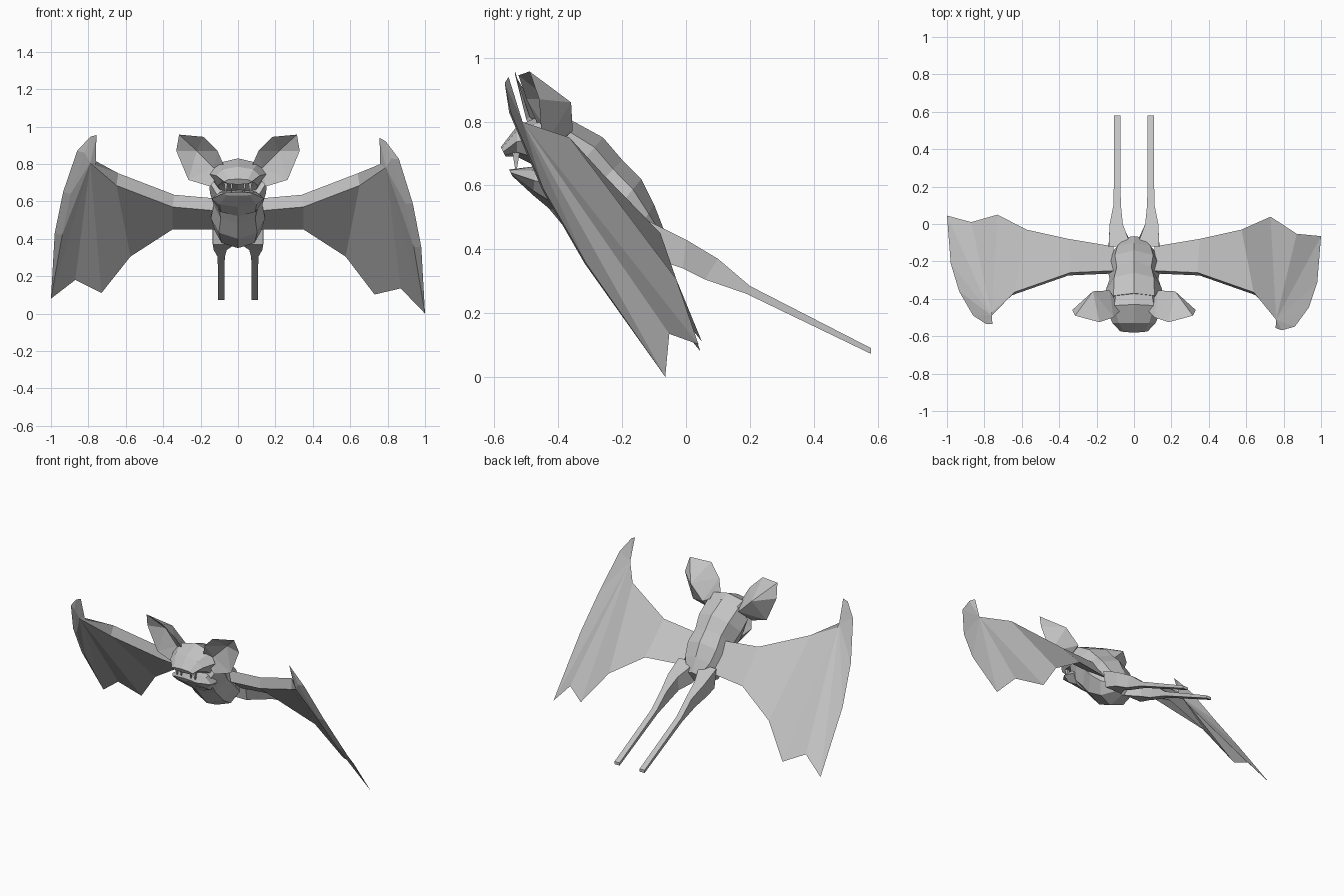
import bpy, bmesh, math
from mathutils import Vector

cube = bpy.data.objects.get("Cube")
if cube:
    bpy.data.objects.remove(cube)

grey = bpy.data.materials.new("plain grey")
grey.use_nodes = True
grey.diffuse_color = (0.55, 0.55, 0.55, 1)
grey.node_tree.nodes["Principled BSDF"].inputs["Base Color"].default_value = grey.diffuse_color


def make(name, points, faces):
    """Flat-shaded mesh object from points and index faces."""
    bm = bmesh.new()
    verts = [bm.verts.new(p) for p in points]
    for f in faces:
        bm.faces.new([verts[i] for i in f])
    bmesh.ops.recalc_face_normals(bm, faces=bm.faces)
    mesh = bpy.data.meshes.new(name)
    bm.to_mesh(mesh)
    bm.free()
    mesh.materials.append(grey)
    obj = bpy.data.objects.new(name, mesh)
    bpy.context.collection.objects.link(obj)


def loft(name, rings, sides=8):
    """Rings are (centre x, half width, top y, top z, bottom y, bottom z)."""
    points, faces = [], []
    turn = math.pi / sides if sides == 4 else 0
    grow = 1 / math.cos(turn)
    for cx, w, ty, tz, by, bz in rings:
        mid = Vector((cx, (ty + by) / 2, (tz + bz) / 2))
        up = Vector((0, ty - by, tz - bz)) / 2
        for i in range(sides):
            a = 2 * math.pi * i / sides + turn
            points.append(mid + grow * (up * math.cos(a) + Vector((w * math.sin(a), 0, 0))))
    for r in range(len(rings) - 1):
        for i in range(sides):
            j = (i + 1) % sides
            a, b = r * sides, (r + 1) * sides
            faces.append((a + i, a + j, b + j, b + i))
    faces.append(range(sides))
    faces.append(range(len(points) - sides, len(points)))
    make(name, points, faces)


# Torso from rump to neck, running on into the skull and muzzle
loft("body", [
    (0, .06, -.065, .45, -.11, .37), (0, .125, -.10, .54, -.22, .35),
    (0, .145, -.14, .62, -.32, .40), (0, .13, -.20, .68, -.39, .48),
    (0, .15, -.26, .75, -.44, .54), (0, .155, -.37, .81, -.46, .60)])
loft("head", [
    (0, .13, -.34, .79, -.42, .62), (0, .15, -.43, .83, -.47, .66),
    (0, .115, -.53, .785, -.53, .69), (0, .075, -.58, .72, -.565, .69)])
loft("lower_jaw", [
    (0, .13, -.38, .68, -.42, .52), (0, .14, -.47, .66, -.48, .57),
    (0, .085, -.555, .65, -.545, .63)])


def wing(side):
    # Arm edge, trailing edge and outer finger edge, from body to tip
    lead = [(.11, -.25, .615), (.34, -.26, .635), (.64, -.365, .75), (.76, -.49, .815)]
    trail = [(.11, -.12, .45), (.35, -.08, .45), (.575, -.03, .305), (.73, .05, .11)]
    outer = [(.87, .01, .18), (1, .045, .08), (.98, -.21, .43),
             (.935, -.36, .65), (.86, -.49, .87), (.79, -.535, .945), (.757, -.535, .955)]
    arm = [Vector(p) + Vector((.01, -.015, -.065)) for p in lead[:3]]
    arm.append(Vector(lead[3]) + Vector((.03, -.01, -.01)))
    ridge = [Vector(p) + Vector((-.04, -.02, -.01)) for p in outer[2:5]]
    points, start = [], []
    for chain in (lead, trail, outer, arm, ridge):
        start.append(len(points))
        points += [Vector(p) for p in chain]
    l, t, o, a, r = start
    faces = [(l, t, a)]
    # Inner membrane, back and front, with the thick arm along its top
    for i in range(3):
        faces += [(l + i, l + i + 1, t + i + 1, t + i),
                  (l + i, l + i + 1, a + i + 1, a + i),
                  (a + i, a + i + 1, t + i + 1, t + i)]
    # Outer membrane fans out from the wrist
    back = [t + 3] + [o + i for i in range(7)]
    front = [t + 3, o, o + 1, r, r + 1, r + 2, o + 5, o + 6]
    for w, fan in ((l + 3, back), (a + 3, front)):
        faces += [(w, p, q) for p, q in zip(fan, fan[1:])]
    faces.append((l + 3, a + 3, o + 6))
    # Finger bone strip along the outer edge
    faces += [(o + 1, o + 2, r), (o + 2, o + 3, r + 1, r),
              (o + 3, o + 4, r + 2, r + 1), (o + 4, o + 5, r + 2)]
    for p in points:
        # The left wing droops further forward at its end
        if side > 0:
            droop = max(0, (p.x - .7) / .3)
            p.y -= .11 * droop
            p.z -= .08 * droop
        p.x *= side
    return points, faces


def ear(side):
    # Rim, then two points of the outer shell and two of the hollow
    points = [(.07, -.46, .78), (.11, -.50, .87), (.185, -.525, .945), (.315, -.49, .957),
              (.33, -.46, .87), (.265, -.45, .715), (.15, -.46, .68),
              (.22, -.36, .86), (.13, -.355, .77), (.22, -.43, .87), (.13, -.44, .78)]
    faces = []
    for tip, root in ((7, 8), (9, 10)):
        faces += [(tip, i, i + 1) for i in range(1, 5)]
        faces += [(root, 5, 6), (root, 6, 0), (root, 0, 1), (tip, root, 1), (tip, root, 5)]
    return [(x * side, y, z) for x, y, z in points], faces


for side, word in ((1, "left"), (-1, "right")):
    make(word + "_wing", *wing(side))
    make(word + "_ear", *ear(side))
    # Trailing leg, thick at the hip
    loft(word + "_leg", [
        (side * .075, .06, -.12, .49, -.10, .37), (side * .095, .035, 0, .43, -.01, .34),
        (side * .09, .02, .10, .37, .06, .305), (side * .09, .018, .20, .285, .19, .26),
        (side * .09, .018, .58, .09, .58, .072)], 4)
    # Pair of fangs hanging from the upper jaw
    for x, size in ((.035, .008), (.065, .011)):
        loft(word + "_fang", [
            (side * x, size, -.52, .71, -.545, .71),
            (side * x, size / 4, -.53, .65, -.535, .65)], 4)
